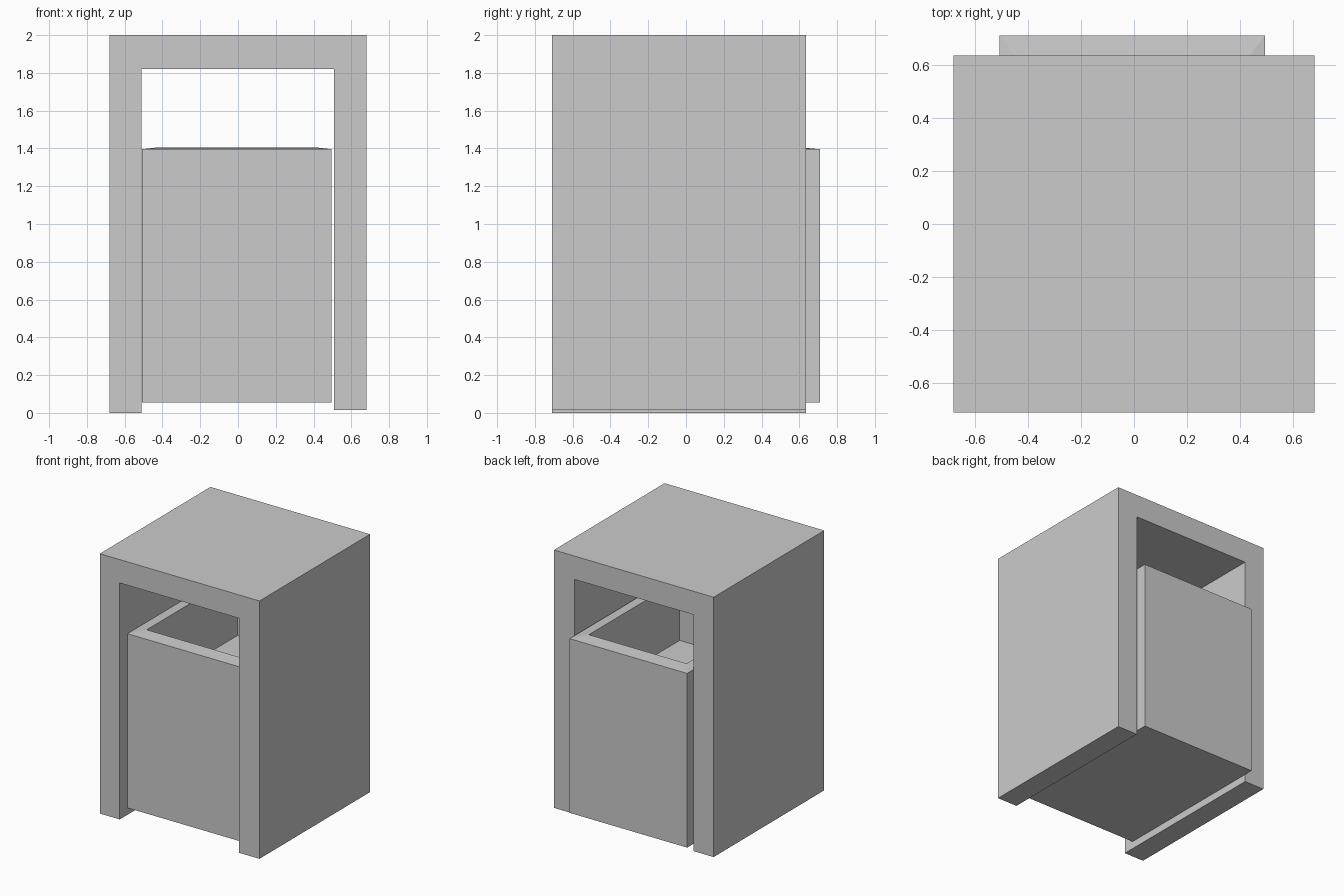
import bpy, bmesh

if "Cube" in bpy.data.objects:
    bpy.data.objects.remove(bpy.data.objects["Cube"])


def finish(name, bm):
    bmesh.ops.recalc_face_normals(bm, faces=bm.faces)
    mesh = bpy.data.meshes.new(name)
    bm.to_mesh(mesh)
    bm.free()
    obj = bpy.data.objects.new(name, mesh)
    bpy.context.collection.objects.link(obj)
    return obj


# Outer housing: arch profile extruded front to back
arch = [(-0.68, 0), (-0.51, 0), (-0.51, 1.82), (0.507, 1.82),
        (0.507, 0.015), (0.68, 0.015), (0.68, 2), (-0.68, 2)]
bm = bmesh.new()
face = bm.faces.new([bm.verts.new((x, -0.71, z)) for x, z in arch])
ext = bmesh.ops.extrude_face_region(bm, geom=[face])
moved = [g for g in ext["geom"] if isinstance(g, bmesh.types.BMVert)]
bmesh.ops.translate(bm, verts=moved, vec=(0, 1.345, 0))
finish("housing", bm)

# Inner bin: stacked rectangular loops (outside bottom, outer rim, inner rim, inside floor)
X0, X1, Y0, Y1 = -0.507, 0.494, -0.62, 0.71
bm = bmesh.new()
loops = []
for dx, dy, z in [(0, 0, 0.055), (0, 0, 1.396), (0.085, 0.113, 1.406), (0.085, 0.113, 0.94)]:
    loops.append([bm.verts.new((x, y, z)) for x, y in
                  [(X0 + dx, Y0 + dy), (X1 - dx, Y0 + dy),
                   (X1 - dx, Y1 - dy), (X0 + dx, Y1 - dy)]])
for a, b in zip(loops, loops[1:]):
    for i in range(4):
        j = (i + 1) % 4
        bm.faces.new((a[i], a[j], b[j], b[i]))
bm.faces.new(loops[0])
bm.faces.new(loops[-1])
finish("inner_bin", bm)
